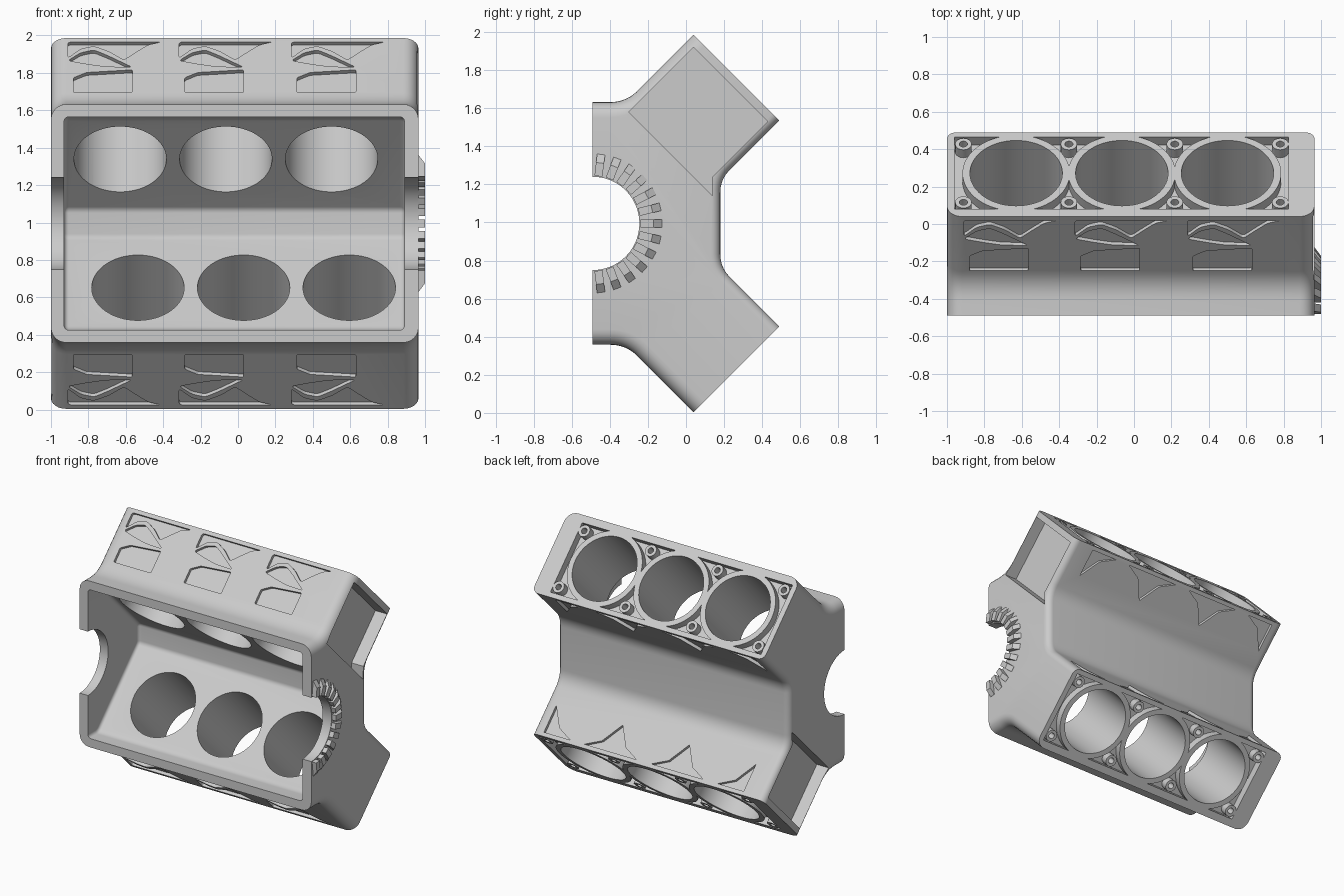
import bpy, bmesh, math
from mathutils import Vector

if "Cube" in bpy.data.objects:
    bpy.data.objects.remove(bpy.data.objects["Cube"])

ZC = 0.995              # height of the crank axis
X0, X1 = -1.0, 0.965    # block ends
BORES = (-0.63, -0.065, 0.5)
BOLTS = (-0.912, -0.348, 0.218, 0.782)
R2 = math.sqrt(0.5)

metal = bpy.data.materials.new("cast grey metal")
metal.use_nodes = True
grey = (0.6, 0.6, 0.6, 1)
metal.diffuse_color = grey
metal.node_tree.nodes["Principled BSDF"].inputs["Base Color"].default_value = grey


def soften(pts, cut=None):
    """Round the corners of a 2D outline; a third entry sets the cut length."""
    out = []
    for i, p in enumerate(pts):
        b = Vector(p[:2])
        a, c = Vector(pts[i - 1][:2]), Vector(pts[(i + 1) % len(pts)][:2])
        d = cut if cut is not None else (p[2] if len(p) > 2 else 0)
        d = min(d, 0.49 * (a - b).length, 0.49 * (c - b).length)
        if d == 0:
            out.append(b)
            continue
        s, e = b + (a - b).normalized() * d, b + (c - b).normalized() * d
        for k in range(9):
            t = k / 8
            out.append(s * (1 - t) ** 2 + b * 2 * t * (1 - t) + e * t * t)
    return out


def circle(cx, cv, r, n=64):
    return [(cx + r * math.cos(2 * math.pi * i / n), cv + r * math.sin(2 * math.pi * i / n)) for i in range(n)]


def prism(bm, pts, vec):
    verts = [bm.verts.new(p) for p in pts]
    face = bm.faces.new(verts)
    new = bmesh.ops.extrude_face_region(bm, geom=[face])["geom"]
    bmesh.ops.translate(bm, verts=[g for g in new if isinstance(g, bmesh.types.BMVert)], vec=vec)


def finish(bm, name):
    bmesh.ops.recalc_face_normals(bm, faces=bm.faces[:])
    mesh = bpy.data.meshes.new(name)
    bm.to_mesh(mesh)
    bm.free()
    mesh.materials.append(metal)
    ob = bpy.data.objects.new(name, mesh)
    bpy.context.collection.objects.link(ob)
    return ob


def subtract(ob, cutter):
    mod = ob.modifiers.new("cut", 'BOOLEAN')
    mod.operation, mod.solver, mod.object = 'DIFFERENCE', 'EXACT', cutter
    mod.use_self = True
    mesh = bpy.data.meshes.new_from_object(ob.evaluated_get(bpy.context.evaluated_depsgraph_get()))
    ob.modifiers.clear()
    ob.data = mesh
    bpy.data.objects.remove(cutter)


def bank(side, x, v, w, turn=True):
    """Bank frame: v runs across the deck to the valley, w points out of the deck."""
    if side < 0 and turn:
        x = X0 + X1 - x
    y = 0.265 + (v + w) * R2
    h = 0.766 + (w - v) * R2
    return Vector((x, y, ZC + side * h))


def bank_prism(bm, side, pts, w0, w1):
    base = [bank(side, x, v, w0) for x, v in pts]
    prism(bm, base, bank(side, 0, 0, w1) - bank(side, 0, 0, w0))


def side_pocket(bm, side, pts, v, turn):
    """Shallow pocket in the outer or the valley wall of a bank."""
    depth = 0.022
    base = [bank(side, x, v - depth, w, turn) for x, w in pts]
    prism(bm, base, bank(side, 0, 2 * depth, 0) - bank(side, 0, 0, 0))


def mirrored(half):
    return half + [(p[0], -p[1], *p[2:]) for p in reversed(half)]


def along_x(bm, outline, x0, x1):
    prism(bm, [(x0, y, ZC + h) for y, h in outline], (x1 - x0, 0, 0))


# Block body: V profile with rounded end edges
half = [(-0.49, 0.637), (-0.314, 0.637, 0.09), (0.04, 0.991), (0.49, 0.541), (0.18, 0.231, 0.07)]
bm = bmesh.new()
along_x(bm, soften(mirrored(half)), X0, X1)


def end_edges(valley):
    found = []
    for e in bm.edges:
        a, b = (v.co for v in e.verts)
        m = (a + b) / 2
        h = abs(m.z - ZC)
        if abs(a.x - b.x) > 1e-4 or not (abs(m.x - X0) < 1e-4 or abs(m.x - X1) < 1e-4):
            continue
        if m.y < -0.485 or m.y + h > 1.025:
            continue
        if (h < m.y + 0.08) == valley:
            found.append(e)
    return found


for valley, radius in ((False, 0.08), (True, 0.05)):
    bmesh.ops.bevel(bm, geom=end_edges(valley), offset=radius, segments=6, profile=0.5,
                    affect='EDGES', clamp_overlap=False)
block = finish(bm, "engine_block")

# Crankcase cavity
bm = bmesh.new()
half = [(-0.6, 0.57), (-0.37, 0.57, 0.03), (0.125, 0.075, 0.02)]
along_x(bm, soften(mirrored(half)), -0.93, 0.89)
ends = [e for e in bm.edges if abs(e.verts[0].co.x - e.verts[1].co.x) < 1e-4]
bmesh.ops.bevel(bm, geom=ends, offset=0.025, segments=4, profile=0.5, affect='EDGES', clamp_overlap=False)
subtract(block, finish(bm, "cavity_cutter"))

# Crank bearing openings in both ends
bm = bmesh.new()
along_x(bm, circle(-0.49, 0, 0.245, 96), -1.2, 1.2)
subtract(block, finish(bm, "crank_cutter"))

# Deck recesses that leave the bore rings and bolt bosses standing
bm, keep = bmesh.new(), bmesh.new()
for s in (1, -1):
    bank_prism(bm, s, [(-0.96, -0.262), (0.825, -0.262), (0.825, 0.282), (-0.96, 0.282)], -0.06, 0.1)
    for x in BORES:
        bank_prism(keep, s, circle(x, 0.01, 0.287), -0.2, 0.2)
    for x in BOLTS:
        for v in (-0.21, 0.23):
            bank_prism(keep, s, circle(x, v, 0.044, 24), -0.2, 0.2)
recess = finish(bm, "recess_cutter")
subtract(recess, finish(keep, "boss_keeper"))
subtract(block, recess)

# Cylinder bores and bolt holes
bm = bmesh.new()
for s in (1, -1):
    for x in BORES:
        bank_prism(bm, s, circle(x, 0.01, 0.247, 80), -0.65, 0.1)
    for x in BOLTS:
        for v in (-0.21, 0.23):
            bank_prism(bm, s, circle(x, v, 0.022, 16), -0.12, 0.1)
subtract(block, finish(bm, "bore_cutter"))

# Deep pocket in the longer end of each bank
bm = bmesh.new()
end_outline = [(-0.3, 0.585), (0.04, 0.925), (0.43, 0.535), (0.14, 0.245), (0.14, 0.145)]
for s in (1, -1):
    face, out = (X1 - 0.1, 0.3) if s > 0 else (X0 + 0.1, -0.3)
    prism(bm, [(face, y, ZC + s * h) for y, h in end_outline], (out, 0, 0))

# Decorative casting pockets on the outer walls
crown = [(0, -0.03), (0.5, -0.03), (0.43, -0.05), (0.36, -0.11), (0.3, -0.165),
         (0.22, -0.1), (0.14, -0.06), (0.07, -0.08), (0, -0.15)]
crescent = [(0, -0.17), (0.07, -0.11), (0.14, -0.09), (0.21, -0.13), (0.345, -0.22), (0.2, -0.215), (0.1, -0.195)]
panel = [(0.03, -0.41), (0.03, -0.3), (0.1, -0.26), (0.345, -0.24), (0.345, -0.41)]
for s in (1, -1):
    for x in (-0.91, -0.315, 0.285):
        for shape, cut in ((crown, 0.02), (crescent, 0.02), (panel, 0.01)):
            pts = [(x + px, w) for px, w in soften(shape, cut)]
            side_pocket(bm, s, pts, -0.318, False)

# Scooped triangles on the valley walls between the bores
scoop = [(-0.22, -0.03), (0.22, -0.03), (0.1, -0.09), (0, -0.24), (-0.1, -0.09)]
left_half = [(0, -0.24), (0, -0.03), (-0.22, -0.03), (-0.1, -0.09)]
right_half = [(-x, w) for x, w in left_half]
for s in (1, -1):
    for x, shape in zip(BOLTS, (right_half, scoop, scoop, left_half)):
        side_pocket(bm, s, [(x + px, w) for px, w in shape], 0.318, True)
subtract(block, finish(bm, "pocket_cutter"))

# Ring of sloped teeth around the crank opening
bm = bmesh.new()
TEETH, WIDTH = 13, 0.042
for i in range(TEETH):
    a = math.pi * ((i + 0.5) / TEETH - 0.5)
    radial = Vector((0, math.cos(a), math.sin(a)))
    tangent = Vector((0, -math.sin(a), math.cos(a)))
    centre = Vector((0, -0.49, ZC)) - tangent * WIDTH / 2
    section = ((0.25, 0.955), (0.365, 0.955), (0.365, 0.966), (0.32, 1.0), (0.25, 1.0))
    prism(bm, [centre + radial * r + Vector((x, 0, 0)) for r, x in section], tangent * WIDTH)
teeth = finish(bm, "crank_teeth")

# Smooth shading on the curved parts
bpy.ops.object.select_all(action='DESELECT')
block.select_set(True)
bpy.context.view_layer.objects.active = block
bpy.ops.object.shade_smooth_by_angle(angle=math.radians(30))
